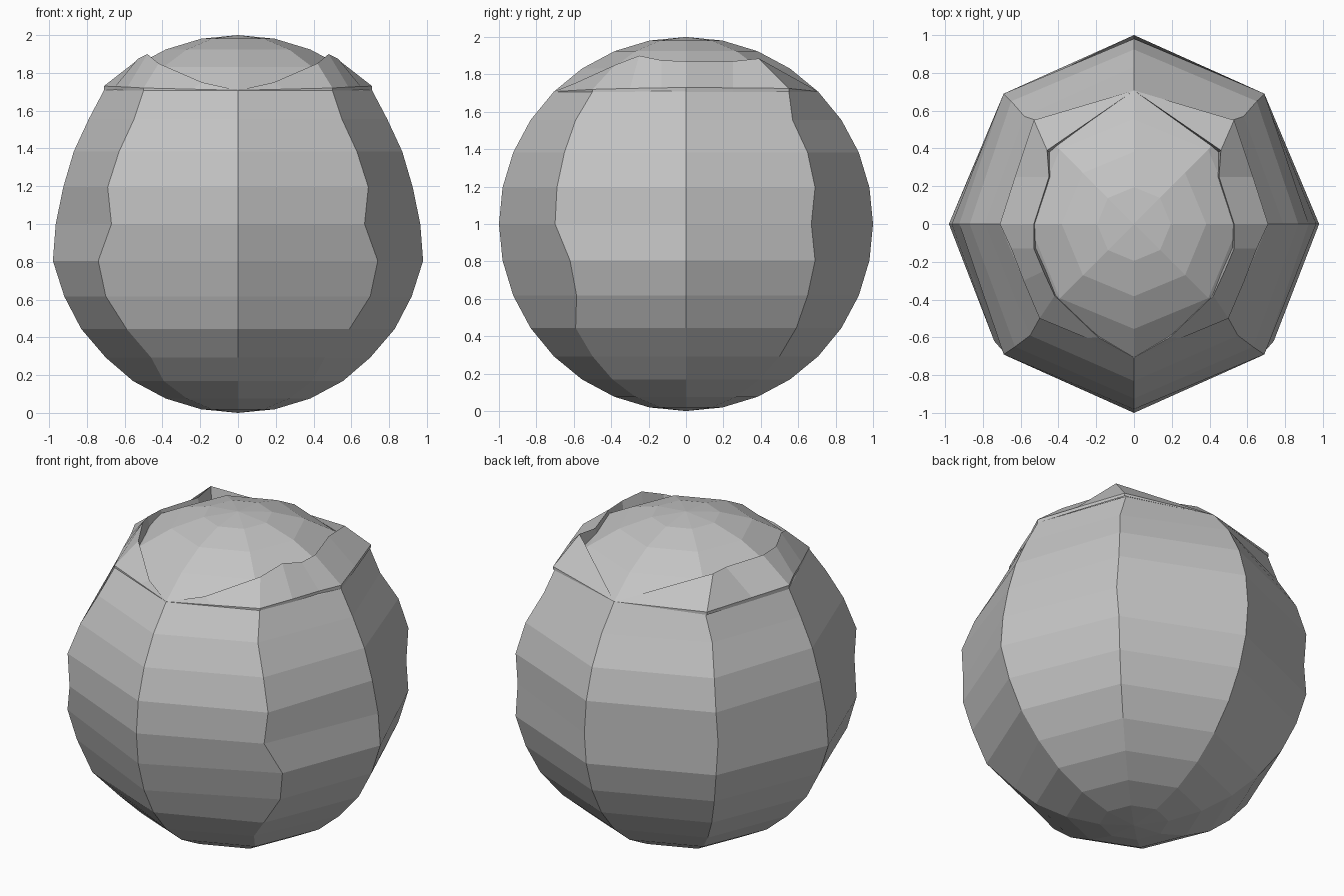
import bpy, bmesh, math

if "Cube" in bpy.data.objects:
    bpy.data.objects.remove(bpy.data.objects["Cube"])

# Single stone grey
grey = bpy.data.materials.new("stone grey")
grey.diffuse_color = (0.55, 0.55, 0.55, 1)
grey.use_nodes = True
grey.node_tree.nodes["Principled BSDF"].inputs["Base Color"].default_value = grey.diffuse_color


def make_object(name, bm):
    bmesh.ops.remove_doubles(bm, verts=bm.verts, dist=0.0005)
    bmesh.ops.recalc_face_normals(bm, faces=bm.faces)
    mesh = bpy.data.meshes.new(name)
    bm.to_mesh(mesh)
    bm.free()
    mesh.materials.append(grey)
    obj = bpy.data.objects.new(name, mesh)
    bpy.context.collection.objects.link(obj)
    return obj


def skin(bm, rows, closed):
    """Bridge successive rows of points with quads."""
    grid = [[bm.verts.new(p) for p in row] for row in rows]
    n = len(rows[0])
    for a, b in zip(grid, grid[1:]):
        for i in range(n if closed else n - 1):
            j = (i + 1) % n
            bm.faces.new((a[i], a[j], b[j], b[i]))
    return grid


# Hand-shaped meridians for rings 4..12: side x, front diagonal, back diagonal y
SIDE = [0.71, 0.79, 0.87, 0.925, 0.965, 0.98, 0.92, 0.83, 0.70]
FRONT = [(.50, .50), (.55, .59), (.63, .65), (.69, .69), (.67, .70),
         (.74, .62), (.70, .585), (.59, .59), (.46, .50)]
BACK = [(.52, .55), (.58, .57), (.65, .65), (.69, .69), (.69, .67),
        (.69, .69), (.65, .65), (.59, .59), (.50, .50)]


def ring(k):
    """One eight-sided ring of the ball, k steps down from the pole."""
    t = math.pi * k / 16
    r, z = math.sin(t), 1 + math.cos(t)
    d = r * math.sqrt(0.5)
    sx, f, b = r, (d, d), (d, d)
    if 4 <= k <= 12:
        sx, f, b = SIDE[k - 4], FRONT[k - 4], BACK[k - 4]
    return [(0, -r, z), (f[0], -f[1], z), (sx, 0, z), (b[0], b[1], z),
            (0, r, z), (-b[0], b[1], z), (-sx, 0, z), (-f[0], -f[1], z)]


def ball_part(name, first, last, pole_z):
    bm = bmesh.new()
    grid = skin(bm, [ring(k) for k in range(first, last + 1)], True)
    pole = bm.verts.new((0, 0, pole_z))
    edge = grid[0] if pole_z > 1 else grid[-1]
    for i in range(8):
        bm.faces.new((edge[i], edge[(i + 1) % 8], pole))
    return make_object(name, bm)


ball_part("body", 4, 15, 0)
ball_part("dome", 1, 4, 2)

# Raised side flaps: outer rim and inner lip, front to back
RIM = [(0, -.707, 1.708), (.25, -.604, 1.714), (.50, -.50, 1.72),
       (.585, -.30, 1.725), (.65, -.13, 1.728), (.71, 0, 1.73),
       (.63, .25, 1.728), (.53, .55, 1.725), (0, .707, 1.708)]
LIP = [(0, -.707, 1.708), (.19, -.60, 1.75), (.42, -.38, 1.85),
       (.48, -.25, 1.90), (.53, -.13, 1.875), (.53, 0, 1.87),
       (.45, .25, 1.87), (.46, .39, 1.885), (0, .707, 1.708)]


def flap(name, s):
    bm = bmesh.new()
    base = [(s * x, y, 1.707) for x, y, z in RIM]
    rim = [(s * x, y, z) for x, y, z in RIM]
    lip = [(s * x, y, z) for x, y, z in LIP]
    tuck = [(s * x * 0.97, y * 0.97, max(1.707, z - 0.10)) for x, y, z in LIP]
    tuck[0], tuck[-1] = base[0], base[-1]
    skin(bm, [base, rim, lip, tuck], False)
    return make_object(name, bm)


flap("right_flap", 1)
flap("left_flap", -1)
